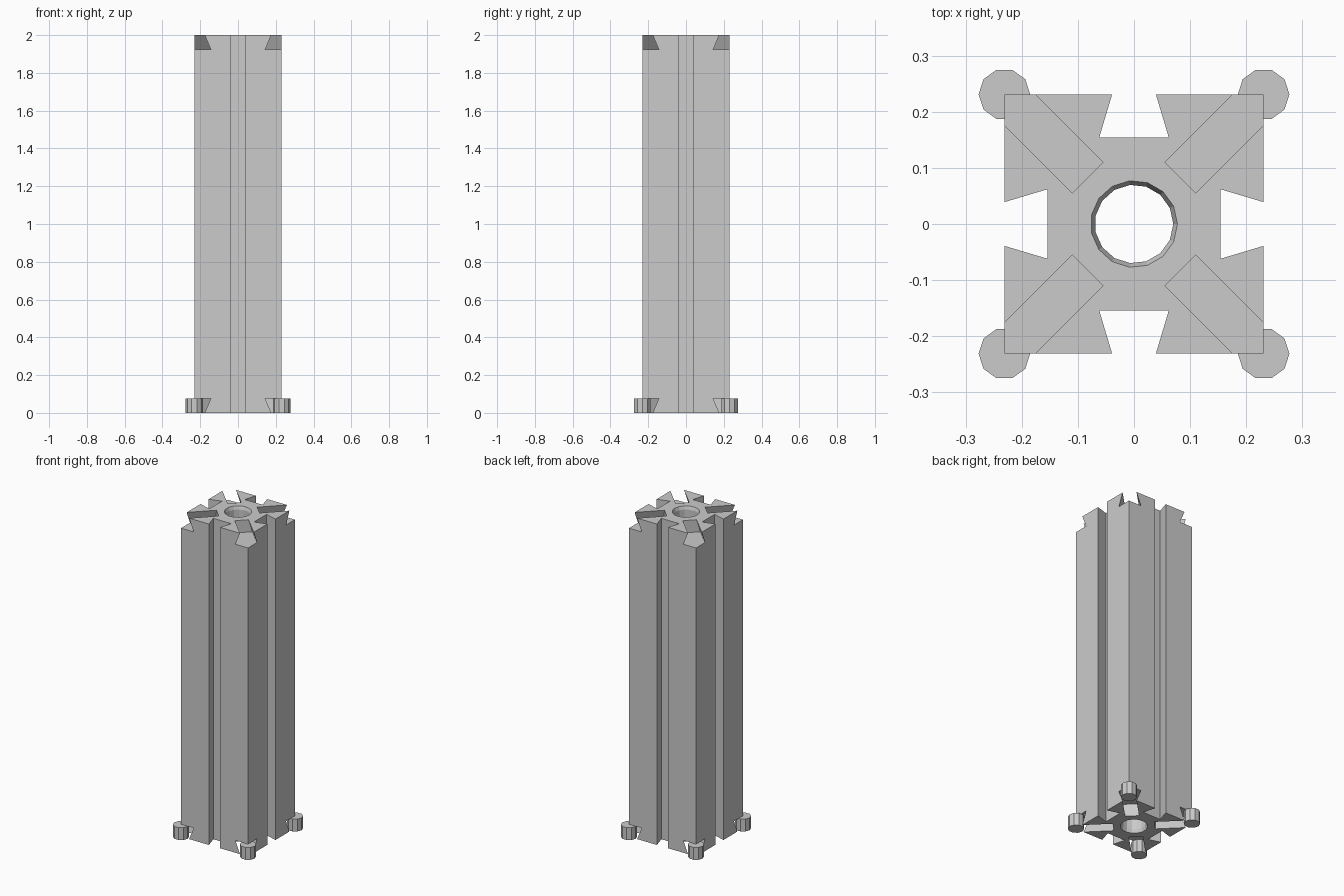
import bpy, bmesh, math
from mathutils import Matrix, Vector

cube = bpy.data.objects.get("Cube")
if cube:
    bpy.data.objects.remove(cube, do_unlink=True)

HALF, HEIGHT, DEPTH = 0.231, 2.0, 0.077   # half width, height, groove depth
MOUTH, FLOOR = 0.039, 0.062               # dovetail half widths
SLOT_START = 0.117                        # inner end of diagonal slots
PIN_RADIUS = 0.046

grey = bpy.data.materials.new("plain grey")
grey.use_nodes = True
grey.diffuse_color = (0.6, 0.6, 0.6, 1)
grey.node_tree.nodes["Principled BSDF"].inputs["Base Color"].default_value = grey.diffuse_color


def make_object(name, bm):
    bmesh.ops.recalc_face_normals(bm, faces=bm.faces)
    mesh = bpy.data.meshes.new(name)
    bm.to_mesh(mesh)
    bm.free()
    mesh.materials.append(grey)
    ob = bpy.data.objects.new(name, mesh)
    bpy.context.collection.objects.link(ob)
    return ob


def loft(bm, rings):
    """Skin a closed solid through matching rings of points."""
    loops = [[bm.verts.new(p) for p in ring] for ring in rings]
    for a, b in zip(loops, loops[1:]):
        for i in range(len(a)):
            j = (i + 1) % len(a)
            bm.faces.new((a[i], a[j], b[j], b[i]))
    bm.faces.new(loops[0][::-1])
    bm.faces.new(loops[-1])


def circle(radius, z, sides, center=(0, 0)):
    angles = [2 * math.pi * i / sides for i in range(sides)]
    return [(center[0] + radius * math.cos(a), center[1] + radius * math.sin(a), z) for a in angles]


def cut(ob, bm):
    """Subtract a solid from an object for good."""
    tool = make_object("cutter", bm)
    tool.hide_render = True
    mod = ob.modifiers.new("cut", "BOOLEAN")
    mod.operation, mod.solver, mod.object = "DIFFERENCE", "EXACT", tool
    bpy.context.view_layer.objects.active = ob
    bpy.ops.object.modifier_apply(modifier=mod.name)
    bpy.data.objects.remove(tool, do_unlink=True)


# Square column with a dovetail groove along each side
side = [(HALF, -HALF), (HALF, -MOUTH), (HALF - DEPTH, -FLOOR),
        (HALF - DEPTH, FLOOR), (HALF, MOUTH)]
outline = [Matrix.Rotation(k * math.pi / 2, 2) @ Vector(p) for k in range(4) for p in side]
bm = bmesh.new()
loft(bm, [[(p.x, p.y, z) for p in outline] for z in (0, HEIGHT)])
column = make_object("column", bm)

# Central bore with a small flare at each end
bm = bmesh.new()
bore, flare, lip = 0.07, 0.085, 0.02
loft(bm, [circle(r, z, 15) for r, z in ((flare, -lip), (bore, lip),
                                        (bore, HEIGHT - lip), (flare, HEIGHT + lip))])
cut(column, bm)

# Diagonal dovetail slots in the top and bottom corners
bm = bmesh.new()
slope = (FLOOR - MOUTH) / DEPTH
over = 0.03
wide, narrow = FLOOR, MOUTH - slope * over
for k in range(4):
    turn = Matrix.Rotation(math.pi / 4 + k * math.pi / 2, 3, "Z")
    for end, inward in ((0, 1), (HEIGHT, -1)):
        section = [(-wide, end + inward * DEPTH), (wide, end + inward * DEPTH),
                   (narrow, end - inward * over), (-narrow, end - inward * over)]
        loft(bm, [[turn @ Vector((r, w, z)) for w, z in section] for r in (SLOT_START, 0.5)])
cut(column, bm)

# Round pins standing in the bottom corner slots
for x_name, sx in (("left", 1), ("right", -1)):
    for y_name, sy in (("front", -1), ("back", 1)):
        bm = bmesh.new()
        loft(bm, [circle(PIN_RADIUS, z, 10, (sx * HALF, sy * HALF)) for z in (0, DEPTH)])
        make_object(f"{y_name}_{x_name}_pin", bm)
